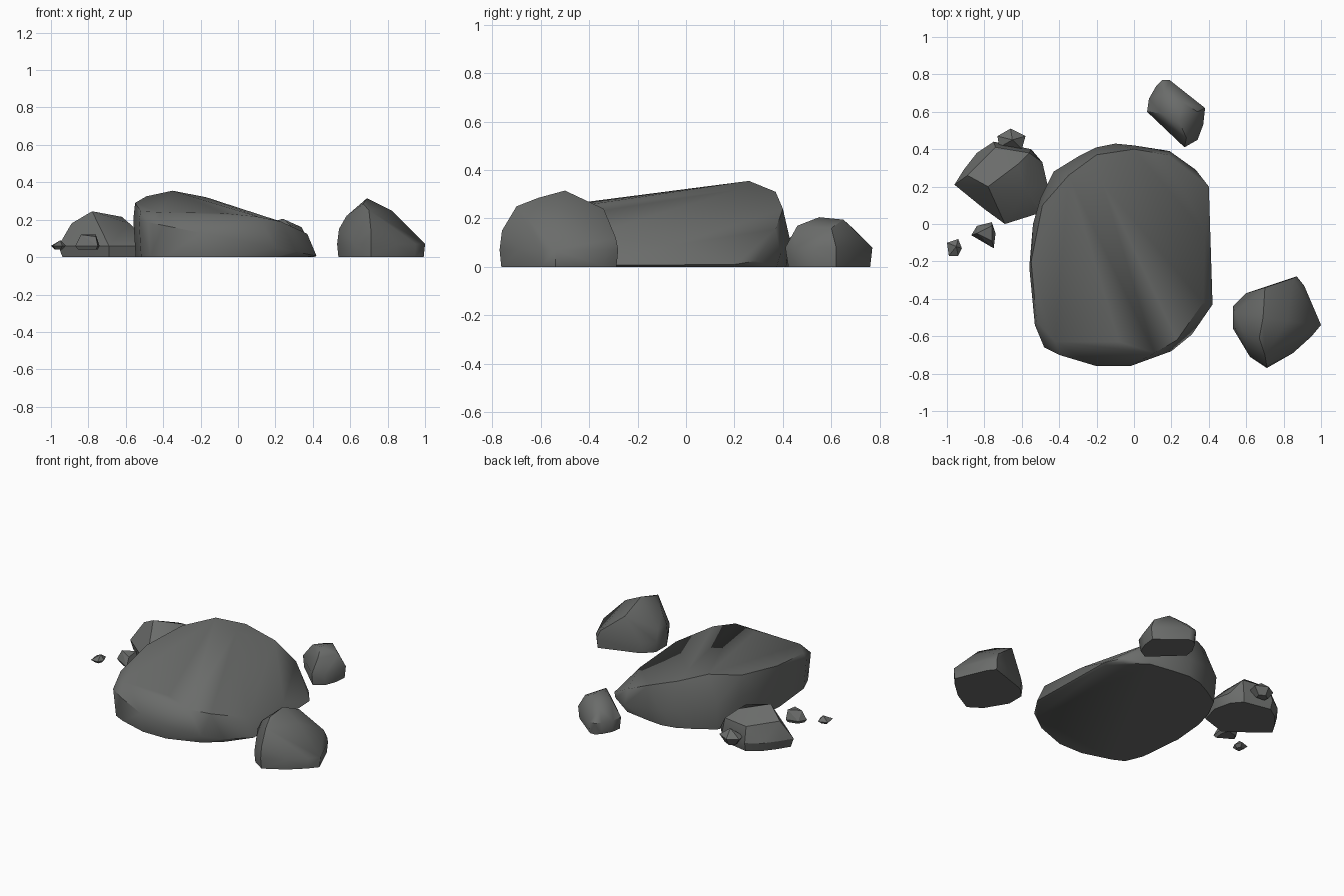
import bpy, bmesh, math
from mathutils import Vector

default_cube = bpy.data.objects.get("Cube")
if default_cube:
    bpy.data.objects.remove(default_cube, do_unlink=True)

stone = bpy.data.materials.new("dark_grey_stone")
stone.use_nodes = True
stone_colour = (0.145, 0.15, 0.145, 1)
stone.diffuse_color = stone_colour
shader = stone.node_tree.nodes["Principled BSDF"]
shader.inputs["Base Color"].default_value = stone_colour
shader.inputs["Roughness"].default_value = 0.9

CM = 0.01  # points are given in hundredths of a unit


def finish(name, bm, smooth_angle):
    """Turn the bmesh into a stone object with soft shading and sharp creases."""
    bmesh.ops.recalc_face_normals(bm, faces=bm.faces)
    mesh = bpy.data.meshes.new(name)
    bm.to_mesh(mesh)
    bm.free()
    mesh.materials.append(stone)
    stone_object = bpy.data.objects.new(name, mesh)
    bpy.context.collection.objects.link(stone_object)
    bpy.ops.object.select_all(action="DESELECT")
    stone_object.select_set(True)
    bpy.context.view_layer.objects.active = stone_object
    if smooth_angle:
        bpy.ops.object.shade_smooth_by_angle(angle=math.radians(smooth_angle))


def rock(name, outline, waist, crown, base_inset=0.96, smooth_angle=45, floor=0, lean=0):
    """Hull of an inset flat base, a waist outline (lower towards +x by lean) and peaks."""
    bm = bmesh.new()
    ring = [Vector((x, y, 0)) for x, y in outline]
    middle = sum(ring, Vector()) / len(ring)
    for point in ring:
        base = middle.lerp(point, base_inset)
        base.z = floor
        bm.verts.new(base * CM)
        bm.verts.new((point + Vector((0, 0, waist - lean * point.x))) * CM)
    for peak in crown:
        bm.verts.new(Vector(peak) * CM)
    hull = bmesh.ops.convex_hull(bm, input=bm.verts)
    loose = set(hull["geom_interior"]) | set(hull["geom_unused"])
    bmesh.ops.delete(bm, geom=[g for g in loose if isinstance(g, bmesh.types.BMVert)],
                     context="VERTS")
    bmesh.ops.dissolve_limit(bm, angle_limit=math.radians(1),
                             verts=bm.verts, edges=bm.edges)
    finish(name, bm, smooth_angle)


# Broad slab in the centre, sloping down to the ground on its left side
rock("main_slab",
     [(-20, 41), (-10, 43), (0, 42), (19, 39), (33, 29), (40, 20), (42, -43),
      (31, -59), (20, -68), (-2, -76), (-20, -76), (-40, -70), (-48, -66),
      (-53, -54), (-56, -23), (-54, 0), (-50, 14), (-43, 28), (-30, 36)],
     9,
     [(-35, 26, 35.5), (-49, 10, 32.5), (-55, -20, 29), (-52, -52, 24.5),
      (-42, -63, 24), (-8, -63, 23.5), (11, -69, 21.5), (23, -62, 19),
      (37, -42, 12.5), (38, -5, 9), (18, 37, 15.5), (0, 40, 24),
      (-20, 37, 31), (-17, 22, 32), (0, -18, 26)],
     base_inset=0.97, lean=0.2)

# Tall boulder at the front left
rock("front_boulder",
     [(53, -44), (60, -37), (87, -28), (91, -33), (100, -54), (95, -60),
      (85, -69), (71, -77), (62, -71), (53, -56)],
     7,
     [(69, -50, 31.5), (54, -47, 14), (58, -57, 22), (54, -56, 15), (67, -61, 28.5),
      (70, -70, 25), (82, -52, 25), (70, -34, 24), (85, -29, 12), (71, -76, 15)],
     base_inset=0.97)

# Angular boulder leaning against the right side of the slab
rock("side_boulder",
     [(-96, 21), (-91, 29), (-84, 38), (-75, 44), (-55, 40), (-49, 33),
      (-46, 20), (-50, 6), (-69, 0), (-80, 8)],
     6,
     [(-78, 20, 24.5), (-89, 26, 18), (-62, 32, 21.5), (-74, 41, 16),
      (-56, 38, 16), (-58, 18, 18)],
     base_inset=0.92, smooth_angle=30)

# Boulder behind the slab
rock("back_boulder",
     [(7, 60), (8, 67), (12, 74), (15, 77), (19, 77), (38, 62), (37, 53),
      (34, 45), (27, 41)],
     8,
     [(26, 65, 19.5), (16, 70, 15), (34, 60, 16), (24, 55, 20.5),
      (15, 59, 18), (28, 46, 17)],
     base_inset=0.94)

# Loose chips around the side boulder
rock("upper_chip",
     [(-73, 47), (-66, 51), (-58, 47), (-60, 40), (-72, 41)],
     9, [(-65, 45, 14)], base_inset=0.5, smooth_angle=0, floor=4)
rock("middle_chip",
     [(-87, -6), (-84, -1), (-76, 1), (-74, -5), (-75, -13)],
     6, [(-84, -5, 12), (-76, -1, 12), (-76, -9, 11)],
     base_inset=0.8, smooth_angle=0, floor=4)
rock("outer_chip",
     [(-100, -10), (-94, -8), (-92, -13), (-94, -17), (-99, -17)],
     6, [(-95, -12, 9)], base_inset=0.5, smooth_angle=0, floor=4)
